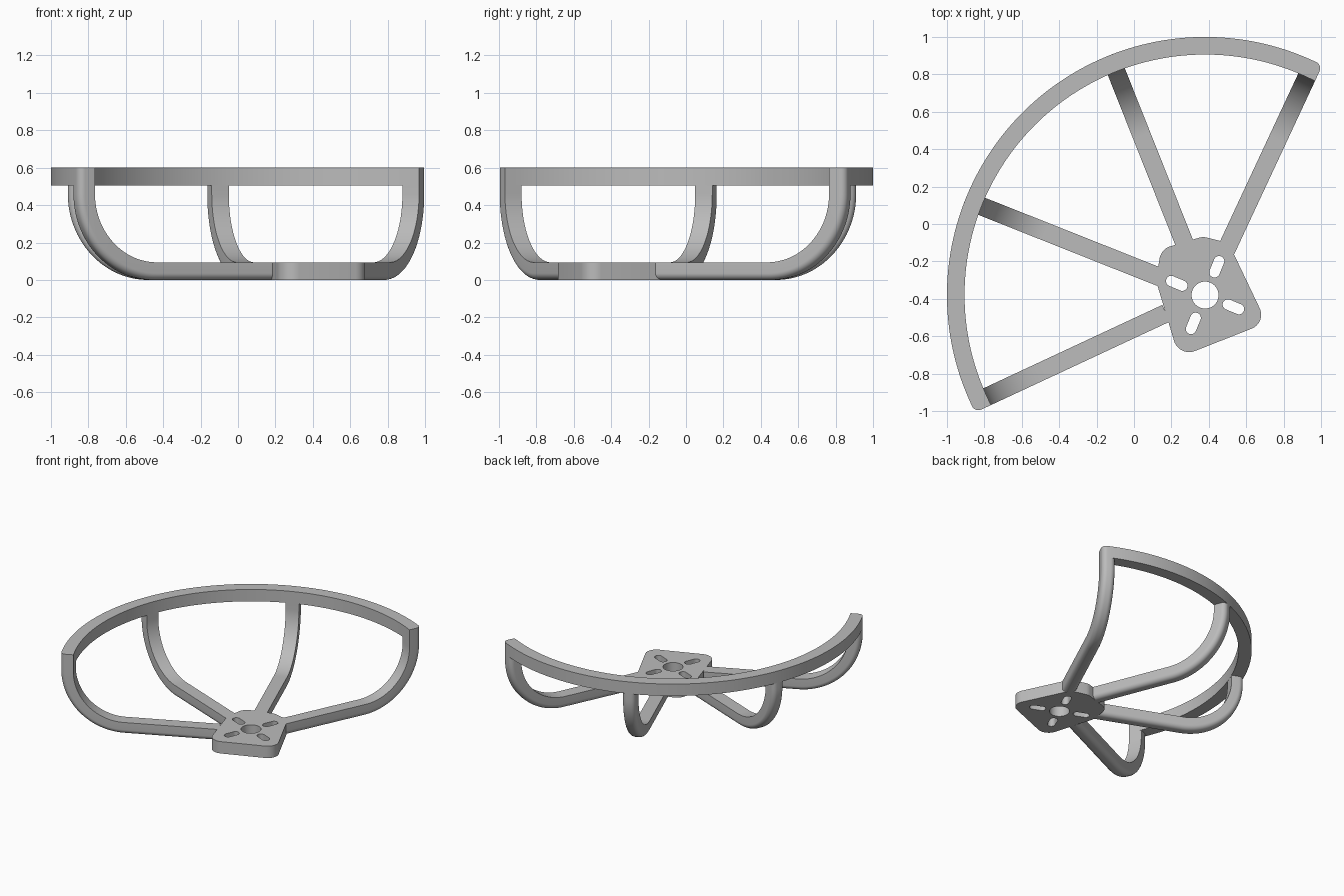
import bpy, bmesh
from math import sin, cos, pi, radians
from mathutils import Vector
from mathutils.geometry import convex_hull_2d

if "Cube" in bpy.data.objects:
    bpy.data.objects.remove(bpy.data.objects["Cube"])

CX, CY = 0.38, -0.38          # hub axis
R, T, HALF = 1.38, 0.094, 0.049   # rim radius, bar thickness, bar half width
FILLET, BEND = 0.036, 0.46
RIM_Z, TOP = 0.506, 0.60
ARMS = [radians(a) for a in (65, 111.67, 158.33, 205)]

grey = bpy.data.materials.new("plain grey")
grey.use_nodes = True
colour = (0.5, 0.5, 0.5, 1)
grey.diffuse_color = colour
grey.node_tree.nodes["Principled BSDF"].inputs["Base Color"].default_value = colour


def finish(name, bm):
    bmesh.ops.remove_doubles(bm, verts=bm.verts, dist=0.0001)
    bmesh.ops.recalc_face_normals(bm, faces=bm.faces)
    mesh = bpy.data.meshes.new(name)
    bm.to_mesh(mesh)
    bm.free()
    mesh.materials.append(grey)
    ob = bpy.data.objects.new(name, mesh)
    bpy.context.collection.objects.link(ob)
    bpy.ops.object.select_all(action="DESELECT")
    ob.select_set(True)
    bpy.context.view_layer.objects.active = ob
    bpy.ops.object.shade_smooth_by_angle(angle=radians(30))
    return ob


def plate(name, outlines, z0, z1):
    """Extrude flat outlines; the ones inside the first become holes."""
    curve = bpy.data.curves.new(name + "_outline", "CURVE")
    curve.dimensions = "2D"
    curve.fill_mode = "BOTH"
    curve.extrude = (z1 - z0) / 2
    for pts in outlines:
        spline = curve.splines.new("POLY")
        spline.points.add(len(pts) - 1)
        for p, q in zip(spline.points, pts):
            p.co = (q[0], q[1], 0, 1)
        spline.use_cyclic_u = True
    helper = bpy.data.objects.new(name + "_outline", curve)
    bpy.context.collection.objects.link(helper)
    bpy.context.view_layer.update()
    mesh = bpy.data.meshes.new_from_object(
        helper.evaluated_get(bpy.context.evaluated_depsgraph_get()))
    bm = bmesh.new()
    bm.from_mesh(mesh)
    bmesh.ops.translate(bm, verts=bm.verts, vec=(0, 0, (z0 + z1) / 2))
    bpy.data.objects.remove(helper)
    bpy.data.meshes.remove(mesh)
    return finish(name, bm)


def circle(x, y, r, n=32):
    return [Vector((x + r * cos(2 * pi * i / n), y + r * sin(2 * pi * i / n)))
            for i in range(n)]


def hull(circles):
    pts = [p for c in circles for p in circle(*c)]
    return [pts[i] for i in convex_hull_2d(pts)]


def radial(angle, s, w=0):
    """Plan position s along and w to the left of a spoke direction."""
    return Vector((CX + s * cos(angle) - w * sin(angle),
                   CY + s * sin(angle) + w * cos(angle)))


# Half of the bar section: rounded outer corner, square inner corner
corner = [(HALF - FILLET + FILLET * sin(a), FILLET - FILLET * cos(a))
          for a in (pi / 2 * i / 8 for i in range(9))] + [(HALF, T)]
section = corner + [(-w, h) for w, h in reversed(corner)]

# Hub plate with shaft hole and radial screw slots
hub = hull([(0.60, -0.485, 0.08), (0.295, -0.60, 0.085), (0.20, -0.30, 0.08),
            (0.22, -0.20, 0.085), (0.37, -0.155, 0.085), (0.45, -0.17, 0.08)])
holes = [circle(CX, CY, 0.072, 48)]
for k in range(4):
    a = radians(67.5 + 90 * k)
    holes.append(hull([(*radial(a, s), 0.028) for s in (0.132, 0.196)]))
plate("hub_plate", [hub] + holes, 0, T)

# Curved rim with rounded ends
first, last = ARMS[0], ARMS[-1]
sweep = [first + (last - first) * i / 96 for i in range(97)]
rim = [radial(a, R) for a in sweep]
rim += [radial(last, R - h, w) for w, h in corner]
rim += [radial(a, R - T) for a in reversed(sweep)]
rim += [radial(first, R - h, -w) for w, h in reversed(corner)]
plate("outer_rim", [rim], RIM_Z, TOP)

# Spokes running out from the hub and bending up to the rim
path = [((0.23, 0), (0, 1))]
for i in range(33):
    t = -pi / 2 + pi / 2 * i / 32
    path.append(((R - BEND + BEND * cos(t), BEND + BEND * sin(t)),
                 (-cos(t), -sin(t))))
path.append(((R, RIM_Z + 0.002), (-1, 0)))

for number, angle in enumerate(ARMS, 1):
    bm = bmesh.new()
    rings = []
    for (s, z), (ns, nz) in path:
        rings.append([bm.verts.new((*radial(angle, s + ns * h, w), z + nz * h))
                      for w, h in section])
    count = len(section)
    for a, b in zip(rings, rings[1:]):
        for i in range(count):
            j = (i + 1) % count
            bm.faces.new((a[i], a[j], b[j], b[i]))
    bm.faces.new(rings[0])
    bm.faces.new(rings[-1])
    finish(f"spoke_{number}", bm)
